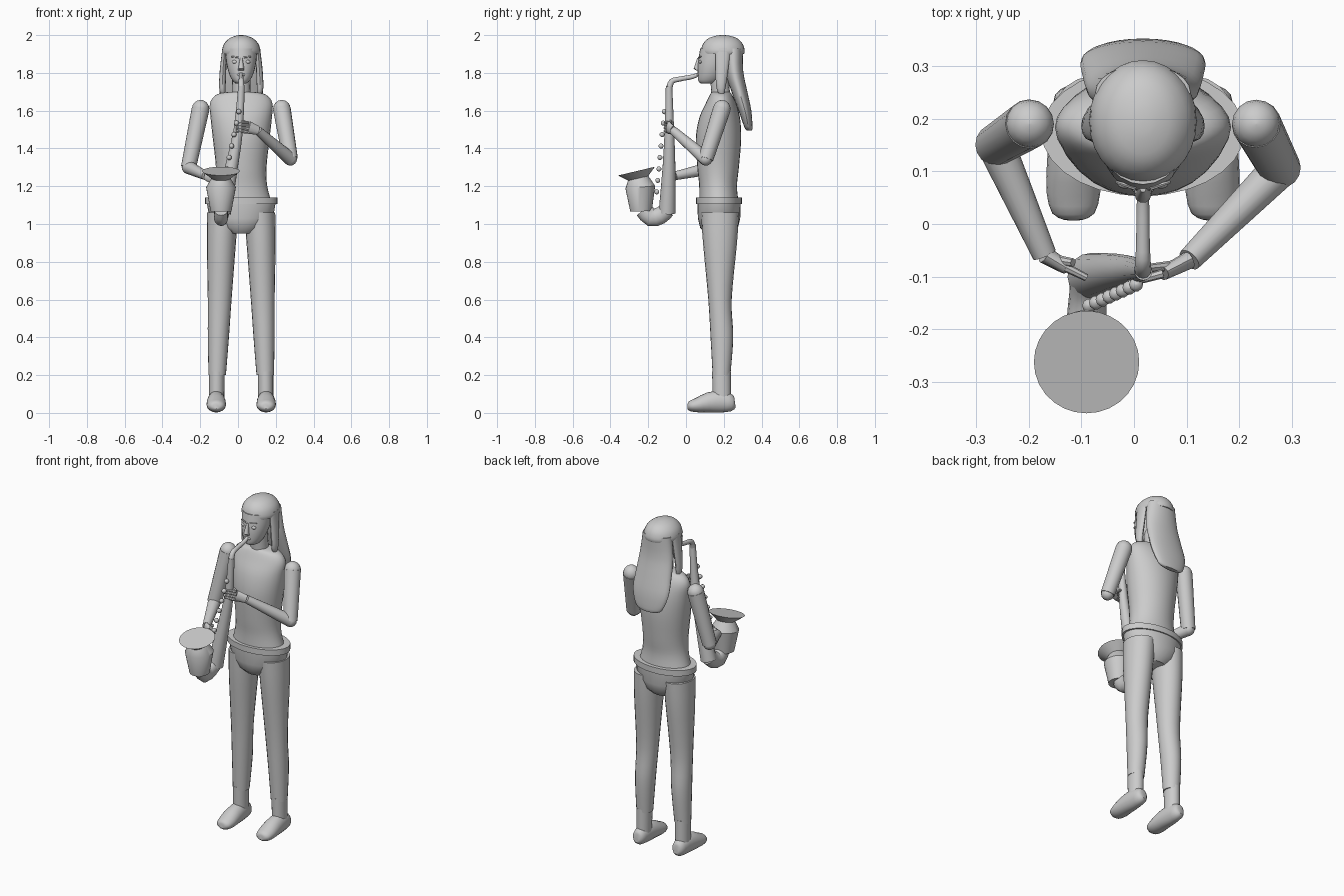
import bpy
import math
from mathutils import Vector

default_cube = bpy.data.objects.get("Cube")
if default_cube:
    bpy.data.objects.remove(default_cube, do_unlink=True)

grey = bpy.data.materials.new("plain_grey")
grey.use_nodes = True
grey.diffuse_color = (0.6, 0.6, 0.6, 1)
grey.node_tree.nodes["Principled BSDF"].inputs["Base Color"].default_value = grey.diffuse_color

CENTRE = 0.017  # middle of the body


def make_object(name, verts, faces, sharp=40):
    mesh = bpy.data.meshes.new(name)
    mesh.from_pydata(verts, [], faces)
    mesh.materials.append(grey)
    mesh.shade_smooth()
    mesh.set_sharp_from_angle(angle=math.radians(sharp))
    obj = bpy.data.objects.new(name, mesh)
    bpy.context.collection.objects.link(obj)
    return obj


def refine(sections, steps):
    """Smooth interpolation between cross-sections."""
    result = []
    last = len(sections) - 1
    for i in range(last):
        before, start = sections[max(i - 1, 0)], sections[i]
        end, after = sections[i + 1], sections[min(i + 2, last)]
        for step in range(steps):
            t = step / steps
            result.append([
                b + t * ((c - a) + t * ((2 * a - 5 * b + 4 * c - d) + t * (3 * (b - c) + d - a))) / 2
                for a, b, c, d in zip(before, start, end, after)])
    return result + [list(sections[last])]


def skin(name, sections, sides=20, steps=1, level=False):
    """Capped skin over elliptical sections given as x, y, z, radius, radius."""
    sections = refine(sections, steps)
    centres = [Vector(s[:3]) for s in sections]
    overall = centres[-1] - centres[0]
    smallest = min(range(3), key=lambda axis: abs(overall[axis]))
    reference = Vector([float(axis == smallest) for axis in range(3)])
    verts = []
    for i, section in enumerate(sections):
        if level:
            side, other = Vector((1, 0, 0)), Vector((0, 1, 0))
            if overall.z < 0:
                other = -other
        else:
            along = (centres[min(i + 1, len(centres) - 1)] - centres[max(i - 1, 0)]).normalized()
            side = (reference - along * reference.dot(along)).normalized()
            other = along.cross(side)
        for k in range(sides):
            angle = math.tau * k / sides
            verts.append(centres[i] + side * section[3] * math.cos(angle)
                         + other * section[4] * math.sin(angle))
    faces = [list(reversed(range(sides)))]
    for i in range(len(sections) - 1):
        row = i * sides
        for k in range(sides):
            nxt = (k + 1) % sides
            faces.append([row + k, row + nxt, row + nxt + sides, row + k + sides])
    faces.append([len(verts) - sides + k for k in range(sides)])
    return make_object(name, verts, faces)


def limb(name, start, end, start_radius, end_radius, sides=16):
    return skin(name, [(*start, start_radius, start_radius), (*end, end_radius, end_radius)], sides)


def ball(name, centre, radii, segments=16):
    """Ellipsoid made from a stack of level rings."""
    x, y, z = centre
    rings = []
    for i in range(segments // 2 + 1):
        angle = math.pi * (i / (segments // 2) - 0.5)
        width = max(math.cos(angle), 0.02)
        rings.append((x, y, z + radii[2] * math.sin(angle), radii[0] * width, radii[1] * width))
    return skin(name, rings, segments, level=True)


# Torso, belt and hips
skin("torso", [
    (CENTRE, .175, 1.1, .165, .105), (CENTRE, .17, 1.2, .138, .1),
    (CENTRE, .17, 1.3, .134, .11), (CENTRE, .172, 1.45, .15, .12),
    (CENTRE, .178, 1.56, .162, .108), (CENTRE, .185, 1.64, .165, .08),
    (CENTRE, .185, 1.685, .13, .058), (CENTRE, .185, 1.7, .06, .045)],
    sides=28, steps=4, level=True)
skin("belt", [(CENTRE, .175, 1.105, .193, .122), (CENTRE, .175, 1.14, .193, .122)], 28, level=True)
skin("hips", [
    (CENTRE, .175, .95, .075, .07), (CENTRE, .175, .98, .12, .1),
    (CENTRE, .175, 1.03, .168, .112), (CENTRE, .175, 1.11, .182, .115)], 28, level=True)

# Legs and feet, mirrored about the body
for label, s in (("left", 1), ("right", -1)):
    def place(rows):
        return [(CENTRE + s * row[0], *row[1:]) for row in rows]

    skin(label + "_leg", place([
        (.127, .188, .2, .046, .047), (.121, .19, .4, .056, .06),
        (.114, .18, .6, .063, .062), (.105, .18, .9, .077, .09),
        (.098, .18, 1.06, .082, .1)]), steps=4, level=True)
    skin(label + "_ankle", place([
        (.13, .19, .06, .04, .048), (.129, .188, .22, .041, .05)]), level=True)
    skin(label + "_foot", place([
        (.132, .26, .05, .015, .02), (.132, .245, .05, .035, .042),
        (.132, .19, .06, .044, .058), (.132, .12, .055, .05, .053),
        (.132, .06, .041, .051, .039), (.132, .02, .036, .04, .027),
        (.132, .008, .036, .018, .014)]), steps=2)

# Arms: joint balls plus tapering segments
arms = {
    "left": ((.232, .19, 1.61), (.277, .105, 1.345), (.105, -.068, 1.495),
             (.055, -.094, 1.512), (-.01, -.112, 1.515)),
    "right": ((-.198, .19, 1.61), (-.262, .15, 1.3), (-.17, -.058, 1.255),
              (-.13, -.082, 1.243), (-.09, -.102, 1.24)),
}
for label, (shoulder, elbow, wrist, knuckles, tips) in arms.items():
    ball(label + "_shoulder", shoulder, (.046, .046, .047))
    limb(label + "_upper_arm", shoulder, elbow, .047, .04)
    ball(label + "_elbow", elbow, (.036, .036, .036))
    limb(label + "_forearm", elbow, wrist, .036, .023)
    skin(label + "_palm", [(*wrist, .024, .017), (*knuckles, .034, .013)], 12)
    for finger in range(4):
        lift = Vector((0, 0, (finger - 1.5) * .017))
        limb(label + "_finger", Vector(knuckles) + lift, Vector(tips) + lift * .9, .009, .007, 8)
    thumb_base = Vector(wrist).lerp(Vector(knuckles), .4)
    limb(label + "_thumb", thumb_base, Vector(tips).lerp(thumb_base, .4) + Vector((0, .015, .035)),
         .011, .008, 8)

# Neck, face and facial features
limb("neck", (CENTRE, .185, 1.67), (CENTRE, .175, 1.8), .05, .048)
skin("face", [
    (CENTRE, .112, 1.743, .025, .03), (CENTRE, .12, 1.755, .042, .054),
    (CENTRE, .132, 1.79, .062, .07), (CENTRE, .15, 1.85, .078, .087),
    (CENTRE, .175, 1.93, .085, .1)], 24, steps=3, level=True)
skin("nose", [
    (CENTRE, .064, 1.812, .016, .01), (CENTRE, .056, 1.822, .016, .016),
    (CENTRE, .068, 1.88, .006, .008)], 10, level=True)
ball("lips", (CENTRE, .068, 1.79), (.022, .012, .011), 12)
for label, s in (("left", 1), ("right", -1)):
    ball(label + "_eye", (CENTRE + s * .034, .077, 1.858), (.015, .01, .01), 12)
    limb(label + "_eyebrow", (CENTRE + s * .014, .068, 1.882),
         (CENTRE + s * .052, .08, 1.886), .005, .003, 6)

# Hair: crown, long fall at the back and two side locks
skin("hair_crown", [
    (CENTRE, .195, 1.9, .1, .113), (CENTRE, .195, 1.92, .102, .116),
    (CENTRE, .195, 1.955, .09, .104), (CENTRE, .195, 1.983, .062, .076),
    (CENTRE, .195, 1.997, .027, .034), (CENTRE, .195, 2, .003, .003)],
    28, steps=3, level=True)
skin("hair_back", [
    (CENTRE, .335, 1.495, .05, .014), (CENTRE, .33, 1.515, .087, .022),
    (CENTRE, .312, 1.6, .117, .034), (CENTRE, .283, 1.7, .115, .042),
    (CENTRE, .255, 1.81, .106, .048), (CENTRE, .25, 1.93, .09, .052)],
    24, steps=3, level=True)
for label, s in (("left", 1), ("right", -1)):
    skin(label + "_hair_lock", [
        (CENTRE + s * .095, .19, 1.675, .008, .008), (CENTRE + s * .1, .185, 1.72, .017, .024),
        (CENTRE + s * .096, .19, 1.82, .017, .034), (CENTRE + s * .088, .195, 1.93, .012, .04)],
        12, steps=3, level=True)

# Saxophone: mouthpiece tube, conical body, bow and flared bell
skin("sax_neck", [
    (CENTRE, .07, 1.795, .009, .009), (CENTRE, .035, 1.78, .012, .012),
    (CENTRE, -.035, 1.767, .013, .013), (CENTRE, -.075, 1.755, .015, .015),
    (CENTRE, -.09, 1.715, .017, .017)], 12, steps=3)
skin("sax_body", [
    (.018, -.09, 1.73, .017, .017), (.002, -.088, 1.5, .025, .025),
    (-.035, -.09, 1.3, .034, .034), (-.082, -.1, 1.06, .045, .045)], 16, steps=2)
skin("sax_bow", [
    (-.082, -.1, 1.075, .043, .04), (-.087, -.135, 1.045, .046, .036),
    (-.09, -.185, 1.035, .048, .038), (-.09, -.225, 1.075, .046, .036)], 16, steps=2)
skin("sax_bell", [
    (-.09, -.238, 1.067, .055, .057), (-.09, -.242, 1.195, .079, .079),
    (-.09, -.253, 1.242, .05, .055), (-.09, -.262, 1.28, .1, .1)], 28)

# Row of keys down the front of the body
key_start, key_end = Vector((.004, -.115, 1.595)), Vector((-.085, -.155, 1.17))
for key in range(8):
    ball("sax_key", key_start.lerp(key_end, key / 7), (.014, .014, .014), 10)
